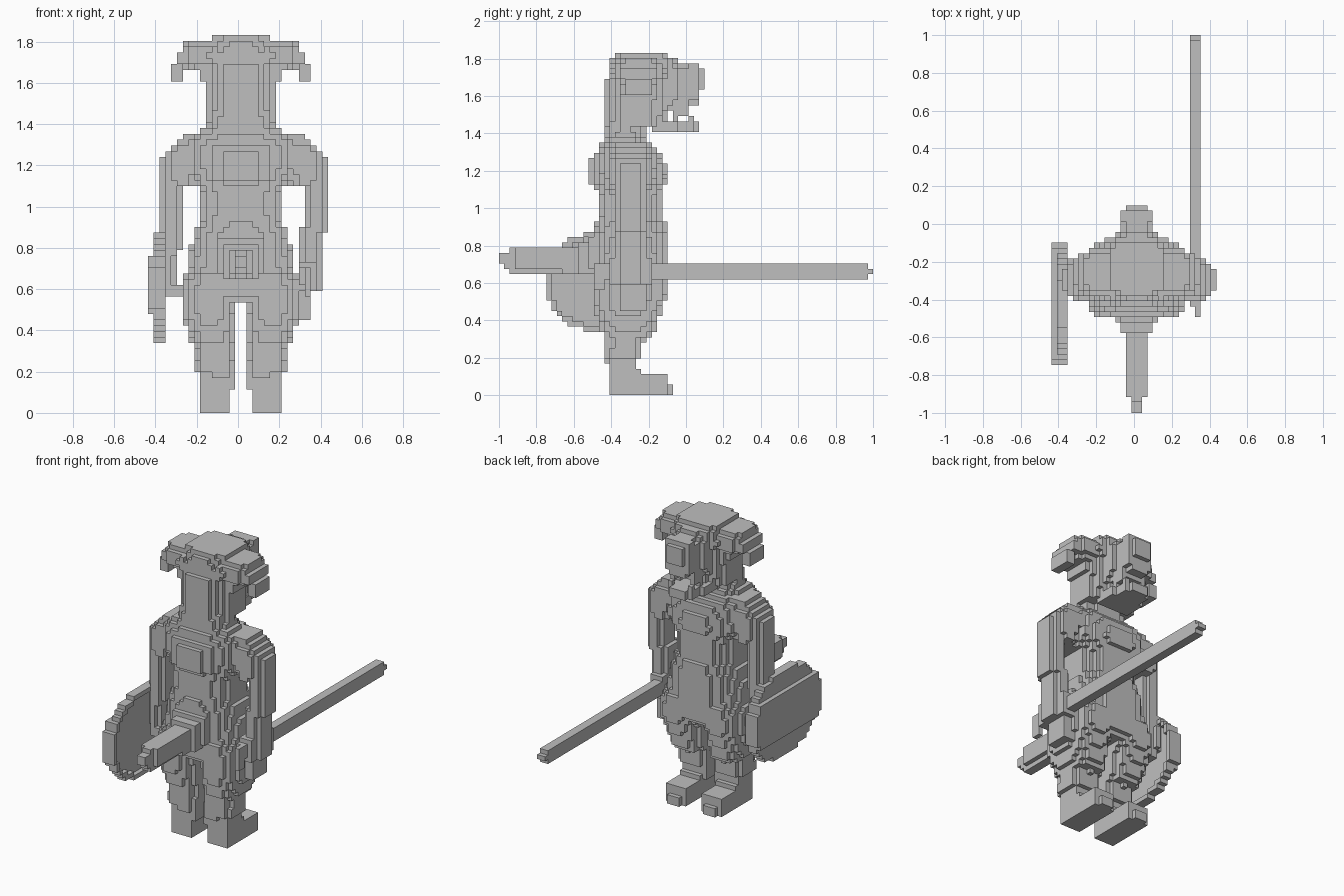
import bpy, bmesh
from mathutils import Vector

if "Cube" in bpy.data.objects:
    bpy.data.objects.remove(bpy.data.objects["Cube"])

# Voxel figure: 71 voxels long; u = across (body centre 0), j = along y, k = up
V = 2 / 71
ORIGIN = Vector((0.5 * V, -1, 0))
DIRS = [Vector(d) for d in ((1, 0, 0), (-1, 0, 0), (0, 1, 0), (0, -1, 0), (0, 0, 1), (0, 0, -1))]

grey = bpy.data.materials.new("stone grey")
grey.diffuse_color = (0.52, 0.52, 0.52, 1)
grey.use_nodes = True
grey.node_tree.nodes["Principled BSDF"].inputs["Base Color"].default_value = grey.diffuse_color


def box(u0, u1, j0, j1, k0, k1):
    return {(u, j, k) for u in range(u0, u1) for j in range(j0, j1) for k in range(k0, k1)}


def loft(axis, sections, p=2.6):
    """Voxels inside superellipse sections (t, a0, a1, b0, b1) stacked along an axis."""
    cells = set()
    for t in range(int(sections[0][0]), int(sections[-1][0])):
        for s, e in zip(sections, sections[1:]):
            if s[0] <= t + 0.5 < e[0]:
                f = (t + 0.5 - s[0]) / (e[0] - s[0])
                a0, a1, b0, b1 = [s[i] + f * (e[i] - s[i]) for i in range(1, 5)]
                for a in range(int(a0) - 2, int(a1) + 2):
                    for b in range(int(b0) - 2, int(b1) + 2):
                        da = abs(2 * (a + .5) - a0 - a1) / (a1 - a0)
                        db = abs(2 * (b + .5) - b0 - b1) / (b1 - b0)
                        if da ** p + db ** p <= 1:
                            cells.add({"x": (t, a, b), "y": (a, t, b), "z": (a, b, t)}[axis])
    return cells


def mirror(cells):
    return {(-1 - u, j, k) for u, j, k in cells}


def build(name, cells):
    """Skin the outside of a voxel set and merge coplanar faces."""
    bm = bmesh.new()
    verts = {}

    def vert(co):
        key = tuple(round(c) for c in co)
        if key not in verts:
            verts[key] = bm.verts.new(ORIGIN + Vector(key) * V)
        return verts[key]

    for c in sorted(cells):
        mid = Vector(c) + Vector((.5, .5, .5))
        for d in DIRS:
            if tuple(int(x + y) for x, y in zip(c, d)) in cells:
                continue
            a = Vector((d.y, d.z, d.x))
            b = d.cross(a)
            bm.faces.new([vert(mid + (d + a * s + b * t) / 2)
                          for s, t in ((1, 1), (-1, 1), (-1, -1), (1, -1))])
    bmesh.ops.dissolve_limit(bm, angle_limit=0.01, verts=bm.verts[:], edges=bm.edges[:])
    me = bpy.data.meshes.new(name)
    bm.to_mesh(me)
    bm.free()
    me.materials.append(grey)
    ob = bpy.data.objects.new(name, me)
    bpy.context.collection.objects.link(ob)


# Torso from crotch to neck, with a raised block between the shoulders and a belly plate
torso = loft("z", [(19, -9, 9, 19, 31), (21, -9, 9, 18, 32), (27, -9, 9, 18, 32), (31, -8, 8, 18, 32),
                   (34, -7, 7, 18.6, 31), (38, -7, 7, 18.6, 31), (41, -9, 9, 18, 32),
                   (45, -10, 10, 18, 31), (47, -10, 10, 19, 30), (48, -9, 9, 19.5, 28.5),
                   (49, -6, 6, 19.5, 28), (53, -5, 5, 20, 28)], 2.4)
torso |= box(-3, 3, 17, 19, 40, 45) | box(-5, 5, 18, 20, 40, 46)
torso |= box(-4, 4, 30, 31, 20, 46) | box(-3, 3, 31, 32, 28, 33) | box(-3, 3, 31, 32, 40, 44)
build("torso", torso)

# Tail: broad root, shaft and narrow tip
tail = box(-1, 1, 0, 2, 25, 27) | box(-1, 1, 1, 3, 24, 27) | box(-1, 1, 2, 12, 23, 28)
tail |= box(-2, 2, 3, 18, 24, 28) | box(-2, 2, 12, 18, 23, 28)
tail |= box(-3, 3, 15, 19, 23, 29) | box(-4, 4, 17, 19, 24, 30)
build("tail", tail)

# Legs: thigh, knee, shin and foot
leg = loft("z", [(11, 1, 8, 20, 29), (13, 1, 9, 19, 30), (17, 1, 10, 18, 31),
                 (19, .5, 10, 18, 32), (23, 0, 10, 18, 32), (25, 0, 9, 19, 31)], 2.5)
leg |= loft("z", [(7, 1, 8, 20, 27), (13, 1, 8, 20, 28)], 2.3) | box(2, 5, 20, 21, 6, 12)
leg |= box(1, 7, 21, 26, 4, 8) | box(2, 7, 21, 27, 0, 5) | box(2, 7, 26, 32, 0, 4) | box(3, 6, 32, 33, 0, 2)
build("leg_right", leg)
build("leg_left", mirror(leg))

# Arms, slimmer than the shoulders
shoulder = loft("z", [(39, 8, 15, 21.5, 28.5), (43, 7, 15, 21, 29), (45, 6, 14, 21, 29), (48, 5, 11, 22, 28)], 2.4)
upper = loft("z", [(31, 11, 15, 22, 28), (44, 11, 15, 22, 28)], 2.2)
right = shoulder | upper | loft("z", [(21, 10, 14, 22, 28), (32, 10, 14, 22, 28)], 2.2)
right |= box(10, 13, 21, 29, 21, 26) | box(9, 12, 23, 28, 16, 21)
build("arm_right", right)
left = {(u + 1, j, k) for u, j, k in mirror(shoulder | upper)}
left |= loft("z", [(22, -14, -11, 22, 29), (27, -14, -11, 22, 29),
                   (28, -14, -10, 22, 28), (33, -14, -10, 22, 28)], 2.2)
left |= box(-13, -10, 22, 28, 20, 22)
build("arm_left", left)

# Head: skull, nape ridge, snout, open jaw with teeth
head = loft("z", [(51, -6, 6, 20.5, 31), (53, -6, 6, 20.5, 32), (61, -6, 6, 20.5, 33),
                  (63, -6, 6, 21, 34), (65, -5, 5, 22, 32)], 2.5)
head |= box(-3, 3, 20, 22, 50, 60) | box(-5, 5, 23, 30, 64, 65)
head |= loft("y", [(29, -5, 5, 54, 64.5), (33, -4, 4, 54, 64), (35, -3, 3, 54, 63), (38, -3, 3, 55, 63)], 3)
head |= box(-2, 2, 38, 39, 58, 62) | box(-3, 3, 36, 38, 57, 63)
head |= box(-4, 4, 29, 34, 50, 52) | box(-3, 3, 34, 37, 50, 52) | box(-2, 2, 37, 38, 50, 52)
head |= box(-3, 3, 29, 32, 52, 54)
tooth = box(2, 3, 33, 34, 52, 55) | box(2, 3, 36, 37, 52, 53) | box(2, 3, 34, 36, 53, 55)
head |= tooth | mirror(tooth)
build("head", head)

# Drooping side crests
crest = loft("x", [(4, 21, 32, 59, 64), (8, 22, 31, 59, 64), (10, 23, 30, 59.5, 64)], 2.6)
crest |= box(8, 10, 24, 29, 62, 64) | box(8, 11, 23, 30, 60, 62) | box(10, 12, 24, 29, 57, 60)
crest |= box(5, 7, 23, 29, 57, 61)
build("crest_right", crest)
build("crest_left", mirror(crest))

# Long straight blade held forward in the right hand
build("sword", box(10, 12, 20, 70, 22, 25) | box(10, 12, 70, 71, 23, 24) | box(11, 12, 18, 20, 20, 25))

# Oval shield: bowed outer face and a raised inner rim
oval = loft("x", [(-15, 9, 32, 12, 31), (-13, 9, 32, 12, 31)], 2.3)
hollow = loft("x", [(-14, 10, 31, 13, 30), (-13, 10, 31, 13, 30)], 2.3)
face = loft("x", [(-16, 9, 32, 12, 31), (-15, 9, 32, 12, 31)], 2.3)
build("shield", (oval - hollow) | {c for c in face if 17 <= c[2] < 27})
